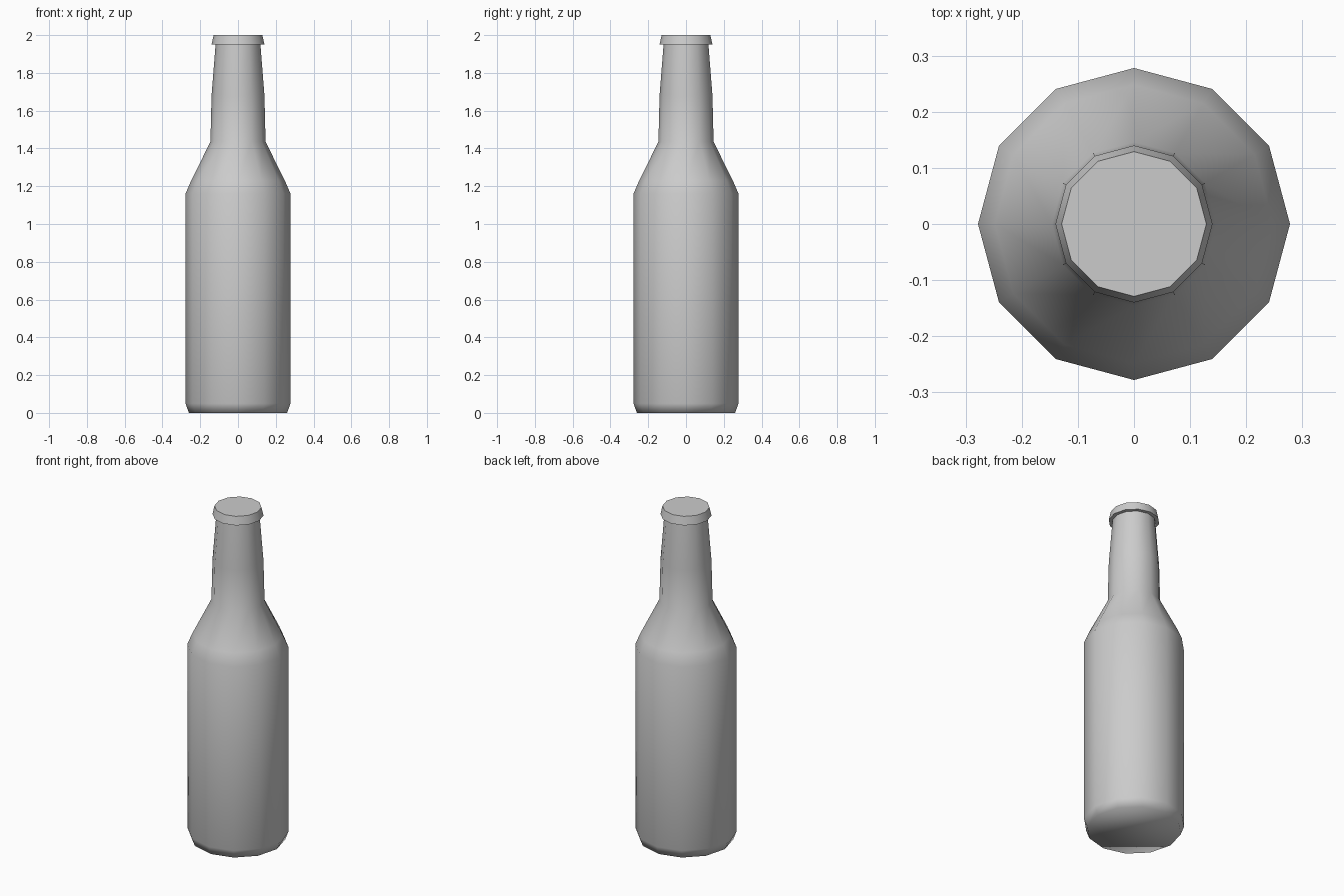
import bpy, bmesh
from math import cos, sin, pi, radians

SIDES = 12

if "Cube" in bpy.data.objects:
    bpy.data.objects.remove(bpy.data.objects["Cube"], do_unlink=True)

grey = bpy.data.materials.new("grey")
grey.use_nodes = True
grey.diffuse_color = (0.6, 0.6, 0.6, 1)
grey.node_tree.nodes["Principled BSDF"].inputs["Base Color"].default_value = (0.6, 0.6, 0.6, 1)


def lathe(name, profile, smooth_angle):
    """Turn a (radius, height) profile into a closed, capped solid."""
    bm = bmesh.new()
    rings = [[bm.verts.new((r * cos(2 * pi * i / SIDES), r * sin(2 * pi * i / SIDES), z))
              for i in range(SIDES)] for r, z in profile]
    for low, high in zip(rings, rings[1:]):
        for i in range(SIDES):
            j = (i + 1) % SIDES
            bm.faces.new((low[i], low[j], high[j], high[i]))
    bm.faces.new(rings[0][::-1])
    bm.faces.new(rings[-1])
    mesh = bpy.data.meshes.new(name)
    bm.to_mesh(mesh)
    bm.free()
    mesh.materials.append(grey)
    obj = bpy.data.objects.new(name, mesh)
    bpy.context.collection.objects.link(obj)
    bpy.ops.object.select_all(action='DESELECT')
    obj.select_set(True)
    bpy.context.view_layer.objects.active = obj
    bpy.ops.object.shade_smooth_by_angle(angle=radians(smooth_angle))
    return obj


# Bottle: bevelled base, straight body, sloping shoulder, tapering neck
lathe("bottle", [(0.26, 0), (0.278, 0.05), (0.278, 1.16), (0.248, 1.23),
                 (0.146, 1.435), (0.14, 1.68), (0.118, 1.96)], 80)

# Cap: short tapered disc with crisp rims
lathe("bottle_cap", [(0.14, 1.95), (0.129, 2.0)], 40)
